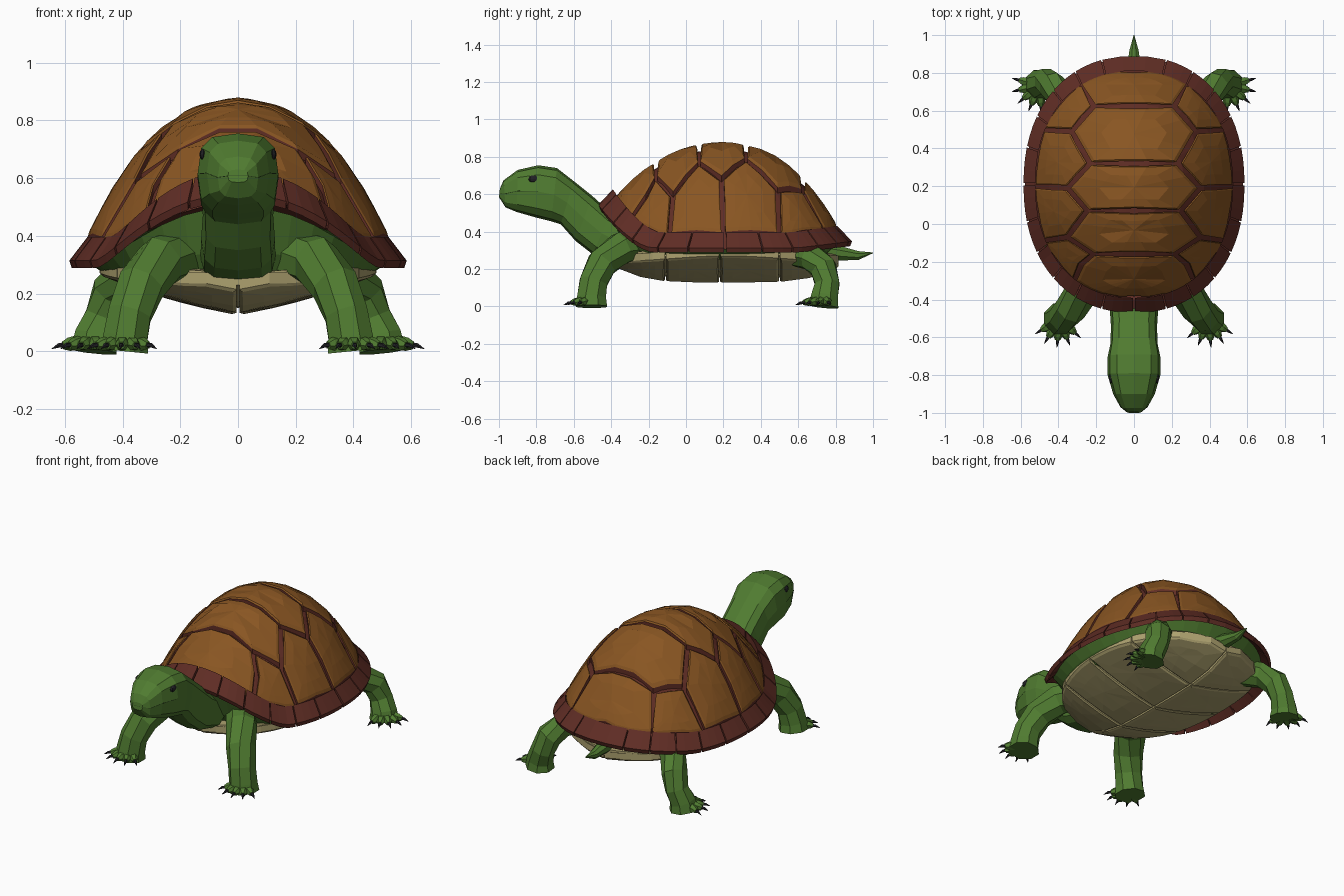
import bpy, bmesh, math
from mathutils import Vector

if "Cube" in bpy.data.objects:
    bpy.data.objects.remove(bpy.data.objects["Cube"], do_unlink=True)


def material(name, rgb):
    m = bpy.data.materials.new(name)
    m.use_nodes = True
    m.diffuse_color = (*rgb, 1)
    m.node_tree.nodes["Principled BSDF"].inputs["Base Color"].default_value = (*rgb, 1)
    return m


SKIN = material("skin", (0.08, 0.2, 0.03))
BROWN = material("scute_brown", (0.25, 0.092, 0.016))
RED = material("shell_red", (0.115, 0.026, 0.018))
BEIGE = material("plastron_beige", (0.42, 0.36, 0.16))
DARK = material("claw_black", (0.015, 0.015, 0.018))
LIP = material("mouth_green", (0.03, 0.07, 0.015))


def build(name, verts, faces, mats, slots=None):
    """Make a flat-shaded mesh object with outward normals."""
    mesh = bpy.data.meshes.new(name)
    mesh.from_pydata(verts, [], faces)
    for m in mats:
        mesh.materials.append(m)
    for p, slot in zip(mesh.polygons, slots or []):
        p.material_index = slot
    bm = bmesh.new()
    bm.from_mesh(mesh)
    bmesh.ops.recalc_face_normals(bm, faces=bm.faces)
    bm.to_mesh(mesh)
    bm.free()
    ob = bpy.data.objects.new(name, mesh)
    bpy.context.collection.objects.link(ob)
    return ob


def loft(name, rings, mat):
    """Skin a list of equal rings and cap both ends."""
    n = len(rings[0])
    faces = [(r * n + i, r * n + (i + 1) % n, (r + 1) * n + (i + 1) % n, (r + 1) * n + i)
             for r in range(len(rings) - 1) for i in range(n)]
    last = (len(rings) - 1) * n
    faces += [tuple(range(n)), tuple(range(last, last + n))]
    return build(name, [v for ring in rings for v in ring], faces, [mat])


def tube(name, path, mat, sides=8):
    """Loft circles (x, y, z, radius) square to the path."""
    pts = [Vector(p[:3]) for p in path]
    rings = []
    for i, p in enumerate(path):
        d = pts[min(i + 1, len(pts) - 1)] - pts[max(i - 1, 0)]
        d.normalize()
        u = d.cross(Vector((1, 0, 0))).normalized()
        w = d.cross(u)
        rings.append([pts[i] + p[3] * (u * math.cos(a) + w * math.sin(a))
                      for a in (math.tau * (k + 0.5) / sides for k in range(sides))])
    return loft(name, rings, mat)


# Plan outlines: half width, half length, centre y
N = 2.2
RIM, DOME, BELLY = (0.585, 0.68, 0.21), (0.53, 0.61, 0.21), (0.485, 0.61, 0.22)


def on_outline(o, t, s=1.0):
    f = lambda v: math.copysign(abs(v) ** (2 / N), v)
    return s * o[0] * f(math.cos(t)), o[2] + s * o[1] * f(math.sin(t))


def rho(o, x, y):
    return (abs(x / o[0]) ** N + abs((y - o[2]) / o[1]) ** N) ** (1 / N)


def edge(o, y0, y1, k=4):
    ys = [y0 + (y1 - y0) * i / k for i in range(k + 1)]
    return [(o[0] * max(0, 1 - abs((y - o[2]) / o[1]) ** N) ** (1 / N), y) for y in ys]


def lift(y):
    """Rise of the shell edge over the neck and the tail."""
    return 0.23 * (max(0, -0.18 - y) / 0.29) ** 1.6 + 0.12 * max(0, y - 0.6)


def dome_z(x, y):
    r = max(rho(DOME, x, y), 0.001)
    rim_y = RIM[2] + (y - RIM[2]) / r * RIM[1] / DOME[1]
    k = 0.8 * r ** 2.6 + 0.2 * r ** 1.4
    return 0.88 * (1 - k) + (0.385 + 0.75 * lift(rim_y)) * k


def belly_z(x, y):
    return 0.125 + 0.17 * abs(x) + 0.25 * x * x + 0.09 * abs((y - BELLY[2]) / BELLY[1]) ** 4


def plate(name, poly, height, depth, gap, mats):
    """Thick plate that follows a height field, inset from its seams."""
    pts = []
    for a, b in zip(poly, poly[1:] + poly[:1]):
        a, b = Vector(a), Vector(b)
        n = max(1, math.ceil((b - a).length / 0.16))
        pts += [a.lerp(b, i / n) for i in range(n)]
    c = sum(pts, Vector((0, 0))) / len(pts)
    pts = [c + (p - c) * (1 - gap / (p - c).length) for p in pts]
    n = len(pts)
    verts = []
    for scale, drop in ((1, depth), (1, depth * 0.15), (0.94, 0), (0.55, 0)):
        for p in pts:
            x, y = c + (p - c) * scale
            verts.append((x, y, height(x, y) - drop))
    verts.append((c.x, c.y, height(c.x, c.y)))
    faces = [tuple(range(n))]
    faces += [(r * n + i, r * n + (i + 1) % n, (r + 1) * n + (i + 1) % n, (r + 1) * n + i)
              for r in range(3) for i in range(n)]
    faces += [(3 * n + i, 3 * n + (i + 1) % n, 4 * n) for i in range(n)]
    build(name, verts, faces, mats, [1] * (n + 1) + [0] * (3 * n))


def mirrored(half):
    return half + [(-x, y) for x, y in reversed(half)]


# Shell core seen in the grooves, flared out behind the rim tiles
ANGLES = [math.tau * i / 40 for i in range(40)]
core = []
for s in (0.05, 0.3, 0.5, 0.7, 0.85, 1.0):
    ring = [on_outline(DOME, t, s) for t in ANGLES]
    core.append([(x, y, dome_z(x, y) - 0.035) for x, y in ring])
for outline, s, z in ((RIM, 0.985, 0.305), (DOME, 1.0, 0.335)):
    ring = [on_outline(outline, t, s) for t in ANGLES]
    core.append([(x, y, z + lift(on_outline(RIM, t)[1])) for (x, y), t in zip(ring, ANGLES)])
loft("shell_core", core, RED)

# Scutes on the dome
SEAM = [(0.27, 0.74), (0.215, 0.625), (0.33, 0.49), (0.235, 0.32), (0.35, 0.19),
        (0.25, 0.07), (0.35, -0.07), (0.22, -0.16), (0.28, -0.215)]
spine = [SEAM[1:2] + edge(DOME, 0.74, 0.815)]
spine += [SEAM[i:i + 3] for i in (1, 3, 5)]
spine += [SEAM[7:9] + edge(DOME, -0.3, -0.395)]
for i, half in enumerate(spine):
    plate(f"spine_scute_{i + 1}", mirrored(half), dome_z, 0.045, 0.014, (BROWN, RED))
outer_y = (0.74, 0.5, 0.2, -0.09, -0.3)
for side, label in ((1, "left"), (-1, "right")):
    for i in range(4):
        poly = SEAM[2 * i:2 * i + 3] + edge(DOME, outer_y[i + 1], outer_y[i])
        plate(f"{label}_side_scute_{i + 1}", [(side * x, y) for x, y in poly],
              dome_z, 0.045, 0.014, (BROWN, RED))

# Rim tiles, with one wide tile over the tail
wide = math.radians(15)
step = (math.pi - wide) / 11
cuts = [(math.pi / 2 - wide, math.pi / 2 + wide)]
cuts += [(math.pi / 2 + wide + i * step, math.pi / 2 + wide + (i + 1) * step) for i in range(22)]
for i, (t0, t1) in enumerate(cuts):
    rings = []
    for k in range(4):
        t = t0 + 0.006 + (t1 - t0 - 0.012) * k / 3
        (xo, yo), (xi, yi) = on_outline(RIM, t), on_outline(DOME, t, 0.985)
        xb, yb = on_outline(RIM, t, 0.985)
        z = 0.288 + lift(yo)
        rings.append([(xb, yb, z), (xo, yo, z + 0.026), (xi, yi, z + 0.108), (xi, yi, z + 0.055)])
    loft(f"rim_tile_{i + 1}", rings, RED)

# Body between shell and plastron
body = []
for s, z, f in ((1.02, 0.34, 1), (0.92, 0.285, 0.6), (0.82, 0.25, 0)):
    ring = [on_outline(DOME, t, s) for t in ANGLES]
    body.append([(x, y, z + f * lift(y)) for x, y in ring])
loft("body", body, SKIN)

# Plastron: backing slab and two columns of plates
ring = [on_outline(BELLY, t, 0.97) for t in ANGLES]
slab = [[(x, y, 0.268 + 0.085 * abs(x)) for x, y in ring]]
for s in (0.97, 0.7, 0.4, 0.1):
    ring = [on_outline(BELLY, t, s) for t in ANGLES]
    slab.append([(x, y, belly_z(x, y) + 0.025) for x, y in ring])
loft("plastron_core", slab, BEIGE)
rows = (-0.38, -0.11, 0.18, 0.5, 0.82)
for side, label in ((1, "left"), (-1, "right")):
    for i in range(4):
        poly = [(0, rows[i])] + edge(BELLY, rows[i], rows[i + 1]) + [(0, rows[i + 1])]
        plate(f"{label}_plastron_plate_{i + 1}", [(side * x, y) for x, y in poly],
              belly_z, -0.045, 0.006, (BEIGE, BEIGE))

# Head and neck: top y, z, bottom y, z, half width
sections = [(-0.995, 0.63, -1.0, 0.585, 0.035), (-0.975, 0.675, -0.965, 0.53, 0.07),
            (-0.9, 0.73, -0.905, 0.505, 0.108), (-0.79, 0.755, -0.8, 0.475, 0.14),
            (-0.69, 0.74, -0.72, 0.455, 0.14), (-0.6, 0.67, -0.67, 0.44, 0.125),
            (-0.5, 0.59, -0.59, 0.35, 0.122), (-0.4, 0.5, -0.5, 0.28, 0.128),
            (-0.25, 0.4, -0.38, 0.25, 0.13)]
rings = []
for ty, tz, by, bz, w in sections:
    ring = []
    for k in range(12):
        c, s = math.cos(math.tau * k / 12), math.sin(math.tau * k / 12)
        c, s = (math.copysign(abs(v) ** 0.65, v) for v in (c, s))
        ring.append((w * c, (ty + by + s * (ty - by)) / 2, (tz + bz + s * (tz - bz)) / 2))
    rings.append(ring)
loft("head_and_neck", rings, SKIN)

# Mouth line along the sides of the head
half = [rings[i][0] for i in (3, 2, 1, 0)]
line = [Vector(p) for p in half + [(-x, y, z) for x, y, z in reversed(half)]]
curve = bpy.data.curves.new("mouth", "CURVE")
curve.dimensions = "3D"
curve.bevel_depth = 0.003
curve.bevel_resolution = 0
spline = curve.splines.new("POLY")
spline.points.add(len(line) - 1)
for point, p in zip(spline.points, line):
    point.co = (p.x * 0.99, p.y + 0.002, p.z, 1)
curve.materials.append(LIP)
bpy.context.collection.objects.link(bpy.data.objects.new("mouth", curve))

tube("tail", [(0, 0.68, 0.3, 0.06), (0, 0.82, 0.285, 0.042),
              (0, 0.92, 0.272, 0.026), (0, 1.0, 0.287, 0.002)], SKIN)

# Legs, toes, claws and eyes on both sides
LEGS = {
    "front": ([(0.16, -0.2, 0.34, 0.09), (0.27, -0.35, 0.31, 0.09), (0.335, -0.45, 0.23, 0.085),
               (0.375, -0.495, 0.13, 0.08), (0.39, -0.505, 0.05, 0.083), (0.395, -0.505, 0, 0.09)], -85),
    "back": ([(0.25, 0.54, 0.3, 0.08), (0.38, 0.67, 0.265, 0.075), (0.435, 0.735, 0.205, 0.075),
              (0.465, 0.755, 0.12, 0.07), (0.495, 0.74, 0.05, 0.077), (0.5, 0.735, 0, 0.086)], -40)}
for side, label in ((1, "left"), (-1, "right")):
    for end, (path, heading) in LEGS.items():
        tube(f"{label}_{end}_leg", [(side * x, y, z, r) for x, y, z, r in path], SKIN)
        fx, fy = path[-1][:2]
        for k in range(5):
            a = math.radians(heading + (k - 2) * 27)
            at = lambda d, z, r: (side * (fx + d * math.cos(a)), fy + d * math.sin(a), z, r)
            tube(f"{label}_{end}_toe_{k + 1}",
                 [at(0.05, 0.03, 0.028), at(0.09, 0.024, 0.023), at(0.11, 0.02, 0.014)], SKIN, 6)
            tube(f"{label}_{end}_claw_{k + 1}",
                 [at(0.1, 0.022, 0.01), at(0.125, 0.02, 0.008), at(0.15, 0.008, 0.001)], DARK, 5)
    bpy.ops.mesh.primitive_uv_sphere_add(segments=8, ring_count=6, radius=0.028,
                                         location=(side * 0.12, -0.815, 0.682))
    eye = bpy.context.object
    eye.name = f"{label}_eye"
    eye.scale = (0.5, 1, 0.7)
    eye.data.materials.append(DARK)
